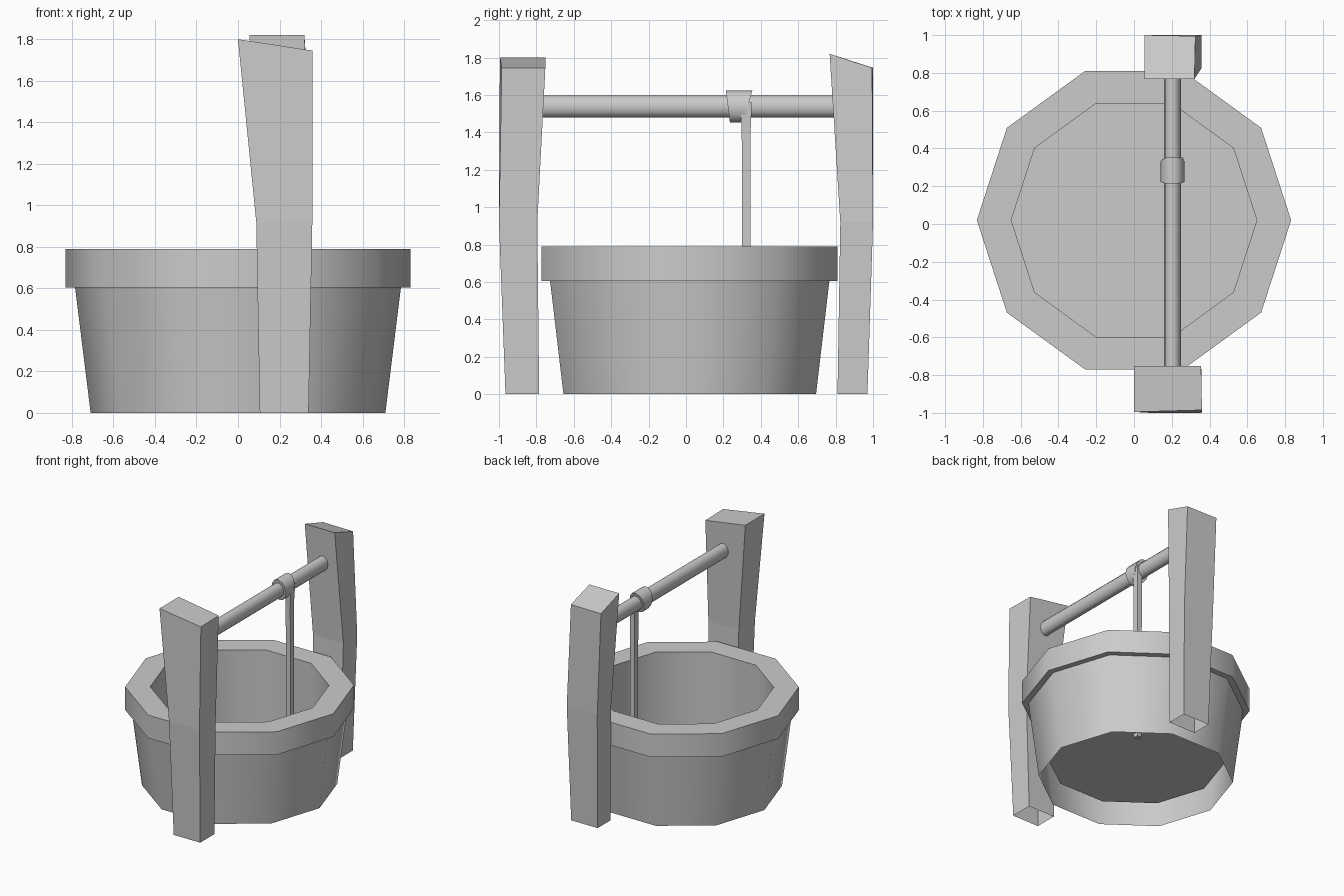
import bpy, bmesh, math

if "Cube" in bpy.data.objects:
    bpy.data.objects.remove(bpy.data.objects["Cube"])


def loft(name, rings, cap_start=False, cap_end=False, smooth=None):
    """Skin a list of equal-length point rings with quads."""
    bm = bmesh.new()
    loops = [[bm.verts.new(p) for p in ring] for ring in rings]
    n = len(loops[0])
    for a, b in zip(loops, loops[1:]):
        for i in range(n):
            j = (i + 1) % n
            bm.faces.new((a[i], a[j], b[j], b[i]))
    if cap_start:
        bm.faces.new(loops[0][::-1])
    if cap_end:
        bm.faces.new(loops[-1])
    bmesh.ops.recalc_face_normals(bm, faces=bm.faces[:])
    mesh = bpy.data.meshes.new(name)
    bm.to_mesh(mesh)
    bm.free()
    obj = bpy.data.objects.new(name, mesh)
    bpy.context.collection.objects.link(obj)
    if smooth:
        bpy.ops.object.select_all(action='DESELECT')
        obj.select_set(True)
        bpy.context.view_layer.objects.active = obj
        bpy.ops.object.shade_smooth_by_angle(angle=math.radians(smooth))
    return obj


def decagon(r, z):
    return [(r * math.cos(math.tau * i / 10), 0.02 + r * math.sin(math.tau * i / 10), z)
            for i in range(10)]


def rect(x0, x1, y0, y1, z):
    return [(x0, y0, z), (x1, y0, z), (x1, y1, z), (x0, y1, z)]


def ellipse_y(y_top, y_bottom, rx, rz, n=12, x=0.204, z=1.538):
    """Ellipse around the pole axis, its plane leaning from y_top to y_bottom."""
    pts = []
    for i in range(n):
        a = math.tau * i / n
        t = (1 + math.sin(a)) / 2
        pts.append((x + rx * math.cos(a), y_bottom + (y_top - y_bottom) * t,
                    z + rz * math.sin(a)))
    return pts


# Basin: outer wall open underneath, overhanging rim, inner wall, raised floor
profile = [(0.71, 0), (0.785, 0.605), (0.832, 0.605), (0.832, 0.79), (0.65, 0.79), (0.65, 0.16)]
loft("well_basin", [decagon(r, z) for r, z in profile], cap_end=True, smooth=40)

# Front post: top slopes down to the right
loft("front_post", [
    rect(0.105, 0.34, -0.965, -0.785, 0),
    rect(0.088, 0.358, -1.0, -0.795, 0.92),
    [(0, -0.995, 1.80), (0.36, -0.985, 1.745), (0.355, -0.752, 1.745), (0, -0.752, 1.80)],
], cap_end=True)

# Back post: top slopes down to the rear
loft("back_post", [
    rect(0.105, 0.34, 0.81, 0.97, 0),
    rect(0.088, 0.358, 0.825, 1.0, 0.92),
    [(0.055, 0.768, 1.82), (0.32, 0.768, 1.82), (0.325, 0.995, 1.745), (0.055, 1.0, 1.745)],
], cap_end=True)

# Cross pole between the posts
loft("cross_pole", [ellipse_y(y, y, 0.045, 0.059) for y in (-0.80, 0.83)],
     True, True, smooth=40)

# Rope wound on the pole
loft("rope_coil", [ellipse_y(0.213, 0.235, 0.064, 0.086),
                   ellipse_y(0.355, 0.305, 0.064, 0.086)], True, True, smooth=40)

# Hanging rope strand
loft("rope_strand", [
    rect(0.215, 0.255, 0.30, 0.342, 0.13),
    rect(0.215, 0.255, 0.298, 0.345, 1.40),
    rect(0.22, 0.262, 0.29, 0.352, 1.56),
], True, True)
